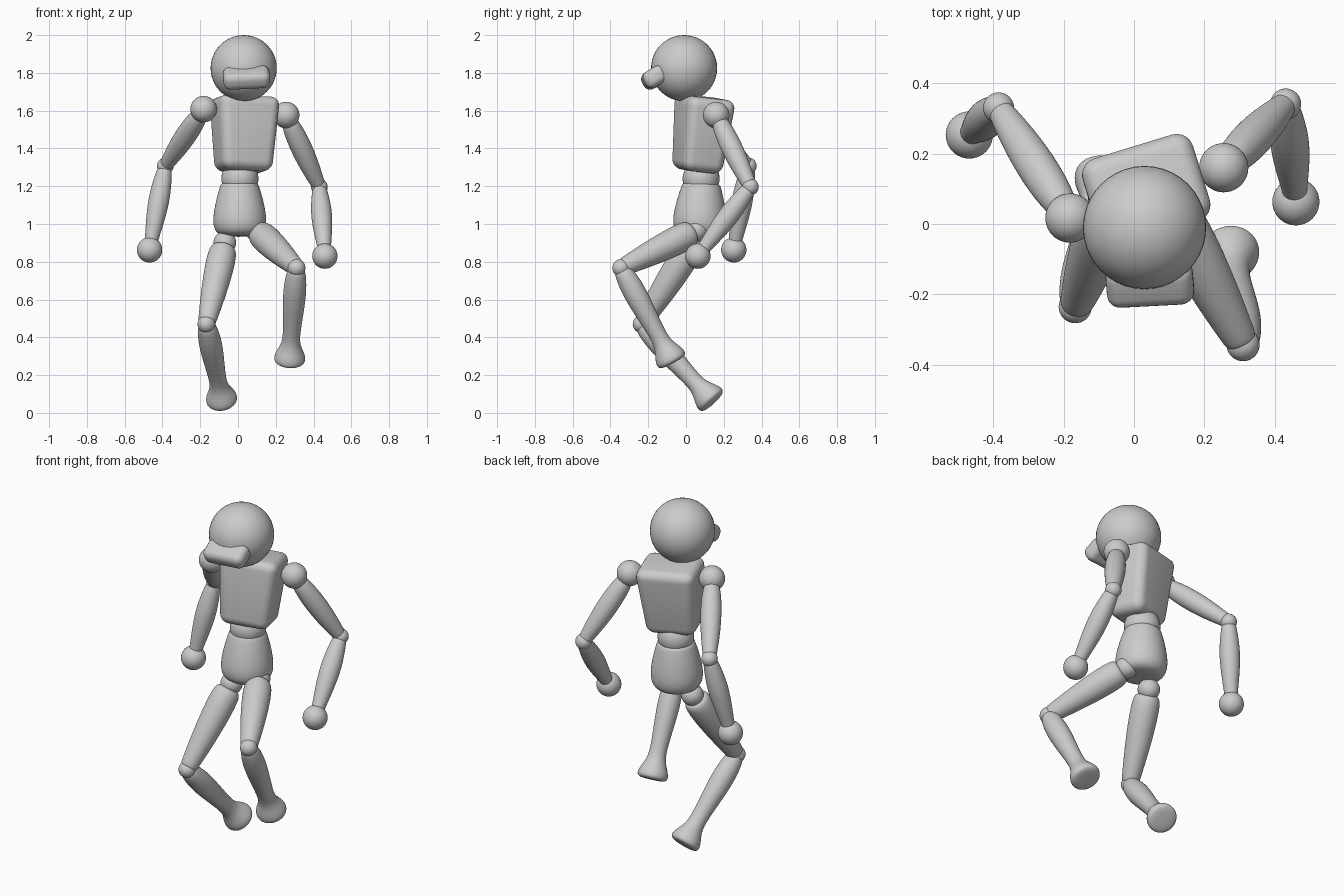
import bpy, bmesh, math
from mathutils import Vector, Euler

if "Cube" in bpy.data.objects:
    bpy.data.objects.remove(bpy.data.objects["Cube"], do_unlink=True)

GREY = (0.6, 0.6, 0.6, 1)
mat = bpy.data.materials.new("plain_grey")
mat.use_nodes = True
mat.diffuse_color = GREY
mat.node_tree.nodes["Principled BSDF"].inputs["Base Color"].default_value = GREY


def finish(name, bm):
    bmesh.ops.recalc_face_normals(bm, faces=bm.faces)
    mesh = bpy.data.meshes.new(name)
    bm.to_mesh(mesh)
    bm.free()
    mesh.shade_smooth()
    mesh.materials.append(mat)
    obj = bpy.data.objects.new(name, mesh)
    bpy.context.collection.objects.link(obj)
    return obj


def ball(name, centre, radius):
    bm = bmesh.new()
    bmesh.ops.create_uvsphere(bm, u_segments=40, v_segments=24, radius=radius)
    obj = finish(name, bm)
    obj.location = centre
    return obj


def lathe(name, start, end, profile, segments=24):
    """Round part along start-end; profile holds (fraction, radius) pairs."""
    start, end = Vector(start), Vector(end)
    axis = end - start
    turn = axis.to_track_quat('Z', 'Y')
    bm = bmesh.new()
    rings = []
    for t, r in profile:
        ring = []
        for i in range(segments):
            a = math.tau * i / segments
            spoke = Vector((r * math.cos(a), r * math.sin(a), 0))
            ring.append(bm.verts.new(start + axis * t + turn @ spoke))
        rings.append(ring)
    for lower, upper in zip(rings, rings[1:]):
        for i in range(segments):
            j = (i + 1) % segments
            bm.faces.new((lower[i], lower[j], upper[j], upper[i]))
    bm.faces.new(rings[0])
    bm.faces.new(rings[-1])
    obj = finish(name, bm)
    sub = obj.modifiers.new("round", 'SUBSURF')
    sub.levels = sub.render_levels = 2
    return obj


def rounded_box(name, centre, half, angles, bevel, taper=1.0):
    bm = bmesh.new()
    bmesh.ops.create_cube(bm, size=2)
    for v in bm.verts:
        k = taper if v.co.z < 0 else 1.0
        v.co = Vector((v.co.x * half[0] * k, v.co.y * half[1] * k, v.co.z * half[2]))
    obj = finish(name, bm)
    obj.location = centre
    obj.rotation_euler = Euler([math.radians(a) for a in angles])
    mod = obj.modifiers.new("soft_edges", 'BEVEL')
    mod.width, mod.segments = bevel, 6
    return obj


# Limb profiles, from the upper joint to the lower one
UPPER_ARM = [(0.05, 0.02), (0.07, 0.042), (0.25, 0.055), (0.5, 0.058),
             (0.75, 0.050), (0.95, 0.038), (1.0, 0.034), (1.01, 0.015)]
FOREARM = [(0, 0.015), (0.01, 0.036), (0.1, 0.044), (0.35, 0.058),
           (0.6, 0.052), (0.85, 0.037), (0.97, 0.033), (0.98, 0.01)]
THIGH = [(0.05, 0.03), (0.06, 0.062), (0.12, 0.077), (0.35, 0.077),
         (0.65, 0.066), (0.93, 0.050), (0.98, 0.046), (0.99, 0.02)]
SHIN = [(0, 0.02), (0.01, 0.044), (0.08, 0.054), (0.25, 0.064), (0.5, 0.054),
        (0.72, 0.044), (0.82, 0.052), (0.91, 0.080), (0.97, 0.086),
        (0.995, 0.070), (1.0, 0.03)]

# Head and visor
ball("head", (0.03, -0.01, 1.825), 0.175)
rounded_box("visor", (0.045, -0.168, 1.775), (0.124, 0.064, 0.048), (30, -3, 3), 0.038)

# Body
rounded_box("torso", (0.032, 0.08, 1.475), (0.168, 0.132, 0.198), (-6, 3, 17), 0.05, 0.82)
ball("waist", (0.01, 0.08, 1.24), 0.098)
lathe("pelvis", (0.008, 0.082, 1.22), (0.010, 0.068, 0.935),
      [(0, 0.03), (0.01, 0.096), (0.06, 0.104), (0.3, 0.124), (0.6, 0.142),
       (0.82, 0.142), (0.95, 0.122), (1.0, 0.085), (1.0, 0.03)])

# Arms: shoulder, elbow and hand centres
arms = {
    "right": ((-0.182, 0.017, 1.608), (-0.385, 0.33, 1.307), (-0.468, 0.253, 0.863)),
    "left": ((0.255, 0.16, 1.577), (0.431, 0.341, 1.196), (0.460, 0.063, 0.830)),
}
for side, (shoulder, elbow, hand) in arms.items():
    ball(side + "_shoulder", shoulder, 0.070)
    lathe(side + "_upper_arm", shoulder, elbow, UPPER_ARM)
    ball(side + "_elbow", elbow, 0.044)
    lathe(side + "_forearm", elbow, hand, FOREARM)
    ball(side + "_hand", hand, 0.067)

# Legs: hip, knee and sole centres
legs = {
    "right": ((-0.07, 0.04, 0.90), (-0.167, -0.235, 0.47), (-0.083, 0.145, 0.055)),
    "left": ((0.10, 0.055, 0.965), (0.31, -0.343, 0.767), (0.272, -0.068, 0.265)),
}
for side, (hip, knee, sole) in legs.items():
    ball(side + "_hip", hip, 0.060)
    lathe(side + "_thigh", hip, knee, THIGH)
    ball(side + "_knee", knee, 0.047)
    lathe(side + "_shin_and_foot", knee, sole, SHIN)
